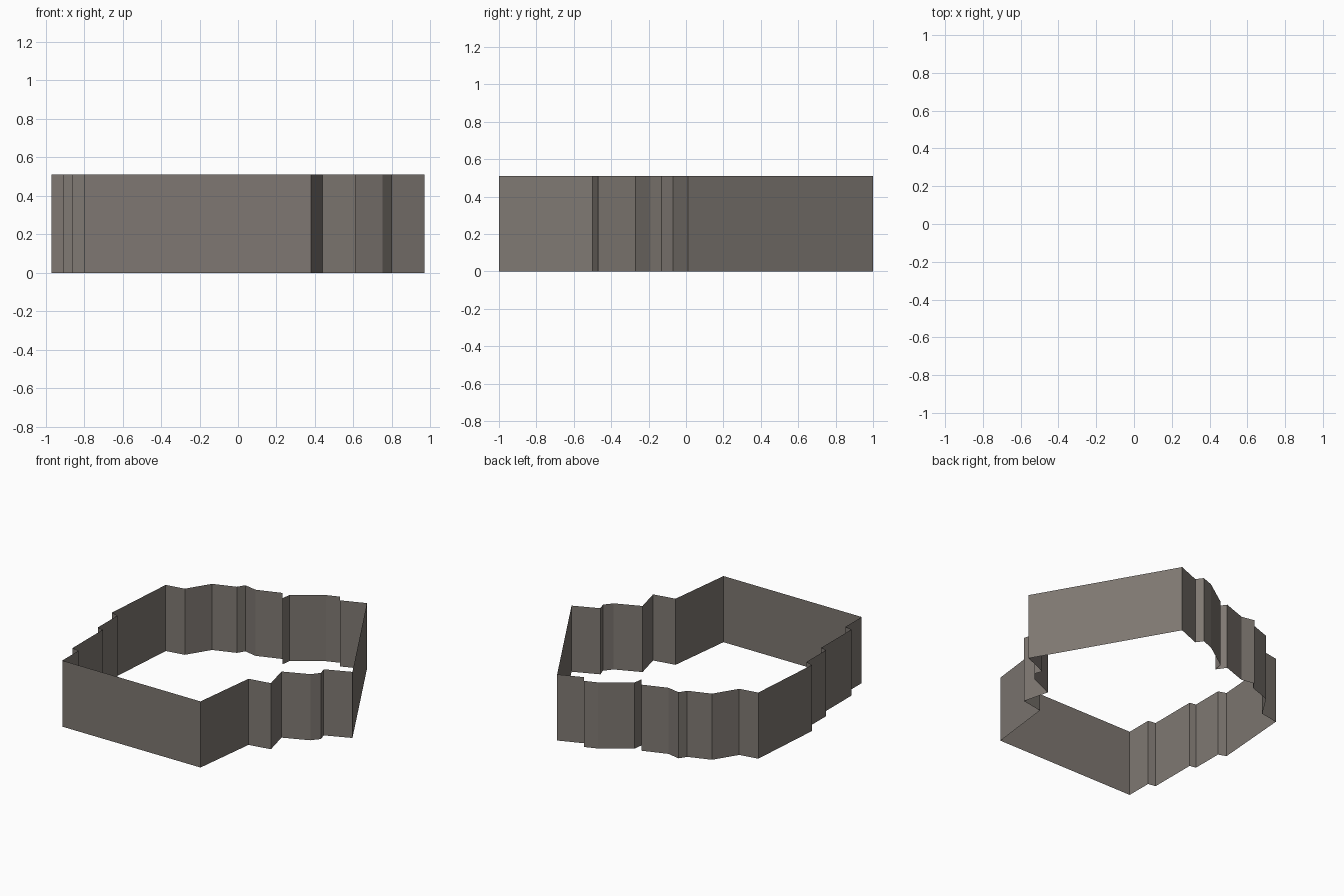
import bpy
import bmesh

if "Cube" in bpy.data.objects:
    bpy.data.objects.remove(bpy.data.objects["Cube"])

HEIGHT = 0.51

# Footprint of the building, counter-clockwise seen from above
OUTLINE = [
    # front wall
    (-0.80, -1.00), (0.38, -1.00),
    # right side steps
    (0.44, -0.50), (0.61, -0.47), (0.56, -0.27), (0.75, -0.19),
    (0.80, -0.13), (0.78, -0.07), (0.97, 0.01),
    # long slanted back right wall, then the back steps
    (0.40, 1.00), (0.22, 0.93), (0.185, 0.98), (0.09, 0.945),
    (-0.12, 0.80), (-0.13, 0.73), (-0.18, 0.80), (-0.365, 0.735),
    (-0.465, 0.755), (-0.50, 0.70), (-0.67, 0.64), (-0.78, 0.465),
    (-0.925, 0.44),
    # left side steps
    (-0.97, -0.15), (-0.91, -0.17), (-0.91, -0.41), (-0.86, -0.42),
    (-0.86, -0.79), (-0.80, -0.80),
]

# One flat stone grey
stone = bpy.data.materials.new("warm_grey_stone")
stone.diffuse_color = (0.21, 0.187, 0.168, 1.0)
stone.use_nodes = True
stone.node_tree.nodes["Principled BSDF"].inputs["Base Color"].default_value = stone.diffuse_color

# Open shell: thin walls only, no floor and no roof
bm = bmesh.new()
lower = [bm.verts.new((x, y, 0.0)) for x, y in OUTLINE]
upper = [bm.verts.new((x, y, HEIGHT)) for x, y in OUTLINE]
count = len(OUTLINE)
for i in range(count):
    j = (i + 1) % count
    bm.faces.new((lower[i], lower[j], upper[j], upper[i]))

mesh = bpy.data.meshes.new("outer_walls")
bm.to_mesh(mesh)
bm.free()
mesh.materials.append(stone)
walls = bpy.data.objects.new("outer_walls", mesh)
bpy.context.collection.objects.link(walls)
